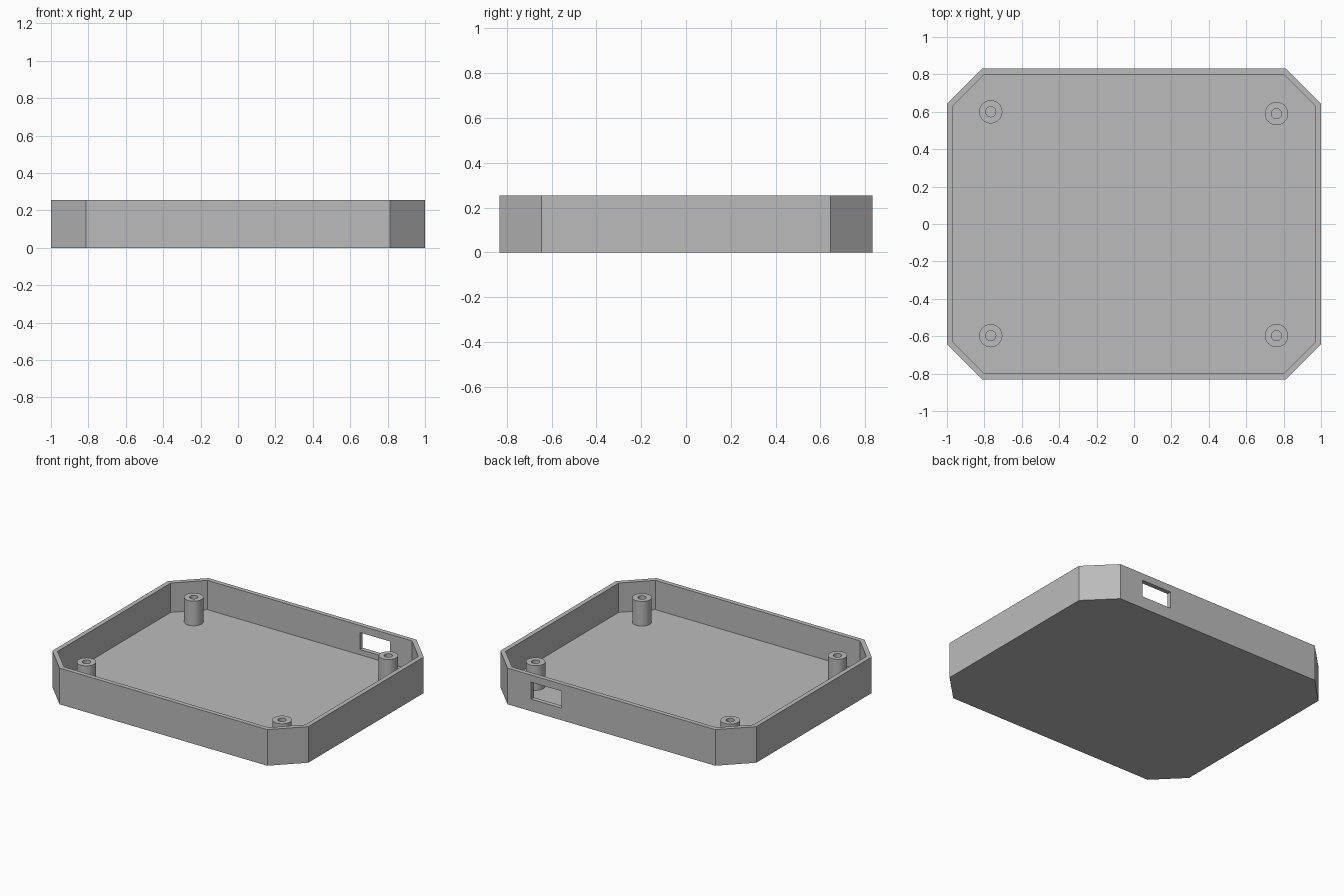
import bpy, bmesh, math

cube = bpy.data.objects.get("Cube")
if cube:
    bpy.data.objects.remove(cube, do_unlink=True)

HALF_X, HALF_Y, CHAMFER = 1.0, 0.832, 0.188
HEIGHT, FLOOR, WALL = 0.255, 0.048, 0.032

grey = bpy.data.materials.new("plain_grey")
grey.use_nodes = True
colour = (0.5, 0.5, 0.5, 1)
grey.diffuse_color = colour
grey.node_tree.nodes["Principled BSDF"].inputs["Base Color"].default_value = colour


def make_object(name, bm):
    bmesh.ops.recalc_face_normals(bm, faces=bm.faces)
    mesh = bpy.data.meshes.new(name)
    bm.to_mesh(mesh)
    bm.free()
    mesh.materials.append(grey)
    obj = bpy.data.objects.new(name, mesh)
    bpy.context.collection.objects.link(obj)
    return obj


def octagon(inset):
    """Rectangle with cut corners, offset evenly inwards."""
    x, y = HALF_X - inset, HALF_Y - inset
    c = CHAMFER - inset * (2 - math.sqrt(2))
    return [(x, c - y), (x, y - c), (x - c, y), (c - x, y),
            (-x, y - c), (-x, c - y), (c - x, -y), (x - c, -y)]


def circle(radius, sides=48):
    return [(radius * math.cos(2 * math.pi * i / sides),
             radius * math.sin(2 * math.pi * i / sides)) for i in range(sides)]


def loft(bm, sections, closed=False):
    """Join outlines, given as (points, z), with quads."""
    rings = [[bm.verts.new((x, y, z)) for x, y in pts] for pts, z in sections]
    pairs = list(zip(rings, rings[1:]))
    if closed:
        pairs.append((rings[-1], rings[0]))
    for a, b in pairs:
        for i in range(len(a)):
            j = (i + 1) % len(a)
            bm.faces.new((a[i], a[j], b[j], b[i]))
    return rings


# Open tray with cut corners
bm = bmesh.new()
outer, inner = octagon(0), octagon(WALL)
rings = loft(bm, [(outer, 0), (outer, HEIGHT), (inner, HEIGHT), (inner, FLOOR)])
bm.faces.new(rings[0])
bm.faces.new(rings[-1])
tray = make_object("tray", bm)

# Port opening through the back wall
bm = bmesh.new()
bmesh.ops.create_cube(bm, size=1)
bmesh.ops.scale(bm, vec=(0.237, 0.1, 0.12), verts=bm.verts)
bmesh.ops.translate(bm, vec=(0.51, HALF_Y - WALL / 2, 0.145), verts=bm.verts)
cutter = make_object("port_cutter", bm)
cutter.hide_render = True
cut = tray.modifiers.new("port_opening", 'BOOLEAN')
cut.operation = 'DIFFERENCE'
cut.solver = 'EXACT'
cut.object = cutter
bpy.context.view_layer.objects.active = tray
bpy.ops.object.modifier_apply(modifier=cut.name)
bpy.data.objects.remove(cutter, do_unlink=True)

# Hollow screw posts standing on the floor
posts = {"front_left": (0.762, -0.597), "front_right": (-0.766, -0.597),
         "back_left": (0.762, 0.59), "back_right": (-0.766, 0.6)}
for corner, (x, y) in posts.items():
    bm = bmesh.new()
    rim, bore = circle(0.062), circle(0.027)
    loft(bm, [(rim, FLOOR), (rim, 0.222), (bore, 0.222), (bore, FLOOR)], closed=True)
    post = make_object(corner + "_screw_post", bm)
    post.location = (x, y, 0)
    bpy.ops.object.select_all(action='DESELECT')
    post.select_set(True)
    bpy.context.view_layer.objects.active = post
    bpy.ops.object.shade_smooth_by_angle(angle=math.radians(30))
